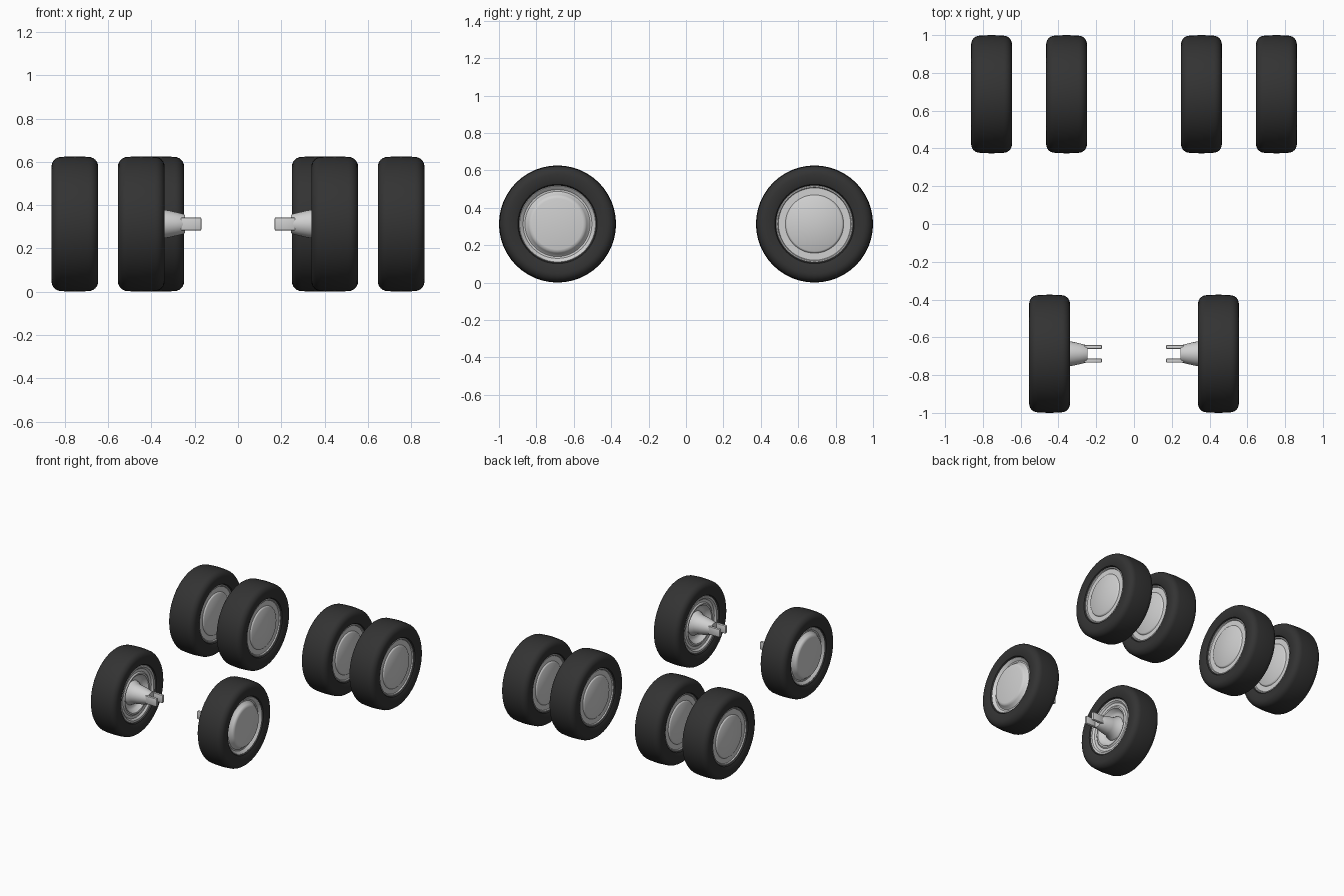
import bpy, bmesh, math
from mathutils import Matrix, Vector

cube = bpy.data.objects.get("Cube")
if cube:
    bpy.data.objects.remove(cube)

RADIUS = 0.313
SEGMENTS = 48


def material(name, color, roughness):
    m = bpy.data.materials.new(name)
    m.use_nodes = True
    m.diffuse_color = color
    bsdf = m.node_tree.nodes["Principled BSDF"]
    bsdf.inputs["Base Color"].default_value = color
    bsdf.inputs["Roughness"].default_value = roughness
    return m


rubber = material("dark_rubber", (0.033, 0.033, 0.033, 1), 0.8)
metal = material("light_grey_metal", (0.63, 0.63, 0.63, 1), 0.5)


def finish(name, bm, mat, location, side):
    """Turn a bmesh into a placed, smooth-shaded object; side -1 mirrors it in x."""
    bmesh.ops.scale(bm, vec=(side, 1, 1), verts=bm.verts)
    bmesh.ops.recalc_face_normals(bm, faces=bm.faces)
    mesh = bpy.data.meshes.new(name)
    bm.to_mesh(mesh)
    bm.free()
    mesh.materials.append(mat)
    obj = bpy.data.objects.new(name, mesh)
    obj.location = location
    bpy.context.collection.objects.link(obj)
    bpy.ops.object.select_all(action='DESELECT')
    obj.select_set(True)
    bpy.context.view_layer.objects.active = obj
    bpy.ops.object.shade_smooth_by_angle(angle=math.radians(35))
    return obj


def lathe(name, profile, mat, location, side=1, closed=False):
    """Spin (x, radius) points around the x axis."""
    bm = bmesh.new()
    verts = [bm.verts.new((x, 0, r)) for x, r in profile]
    edges = [bm.edges.new(p) for p in zip(verts, verts[1:])]
    if closed:
        edges.append(bm.edges.new((verts[-1], verts[0])))
    bmesh.ops.spin(bm, geom=verts + edges, axis=(1, 0, 0), cent=(0, 0, 0),
                   angle=math.tau, steps=SEGMENTS, use_duplicate=False)
    bmesh.ops.remove_doubles(bm, verts=bm.verts, dist=0.0002)
    return finish(name, bm, mat, location, side)


def tyre_profile():
    """Closed cross-section: bead, bulging wall, rounded shoulder, slight crown."""
    half = [(0.085, 0.204), (0.098, 0.212), (0.106, 0.232)]
    for i in range(7):
        a = math.radians(15 * i)
        half.append((0.063 + 0.045 * math.cos(a), 0.265 + 0.045 * math.sin(a)))
    half.append((0.03, RADIUS - 0.001))
    return half + [(0, RADIUS)] + [(-x, r) for x, r in reversed(half)]


# Rim faces, from the bead to the wheel centre
flat_face = [(0.086, 0.208), (0.092, 0.203), (0.092, 0.197), (0.084, 0.193),
             (0.084, 0.156), (0.090, 0.152), (0.094, 0.146), (0.094, 0)]
domed_face = [(0.086, 0.208), (0.090, 0.203), (0.084, 0.195), (0.074, 0.184),
              (0.073, 0.174), (0.080, 0.165), (0.095, 0.156), (0.103, 0.148),
              (0.106, 0.136), (0.107, 0)]
dished_face = [(0.086, 0.208), (0.092, 0.203), (0.090, 0.190), (0.078, 0.178),
               (0.076, 0.158), (0.084, 0.148), (0.082, 0.138), (0.055, 0.122),
               (0.045, 0.105), (0.045, 0)]


def wheel(prefix, x, y, side, outer, inner):
    place = Vector((x * side, y, RADIUS))
    lathe(prefix + "_tyre", tyre_profile(), rubber, place, closed=True)
    rim = list(reversed(outer)) + [(-px, r) for px, r in inner]
    lathe(prefix + "_rim", rim, metal, place, side)


# Tapered steering stub running inwards from the dish, in wheel coordinates
stub = [(-0.040, 0), (-0.040, 0.090), (-0.060, 0.082), (-0.078, 0.070),
        (-0.110, 0.065), (-0.125, 0.063), (-0.160, 0.055), (-0.195, 0.046),
        (-0.202, 0.042), (-0.202, 0)]


def fork_prong(name, location, side, offset):
    """Flat lug with softened edges."""
    bm = bmesh.new()
    bmesh.ops.create_cube(bm, size=1, matrix=Matrix.Translation((-0.230, offset, 0))
                          @ Matrix.Diagonal((0.095, 0.021, 0.060, 1)))
    bmesh.ops.bevel(bm, geom=bm.edges[:], offset=0.005, segments=2,
                    profile=0.5, affect='EDGES')
    finish(name, bm, metal, location, side)


for label, side in (("left", 1), ("right", -1)):
    # Rear twin wheels
    wheel(f"rear_{label}_inner", 0.357, 0.687, side, flat_face, flat_face)
    wheel(f"rear_{label}_outer", 0.754, 0.687, side, flat_face, flat_face)
    # Front wheel with its forked stub
    wheel(f"front_{label}", 0.447, -0.687, side, domed_face, dished_face)
    hub = Vector((0.447 * side, -0.687, RADIUS))
    lathe(f"front_{label}_stub", stub, metal, hub, side)
    for end, offset in (("front", -0.036), ("back", 0.036)):
        fork_prong(f"front_{label}_{end}_prong", hub, side, offset)
